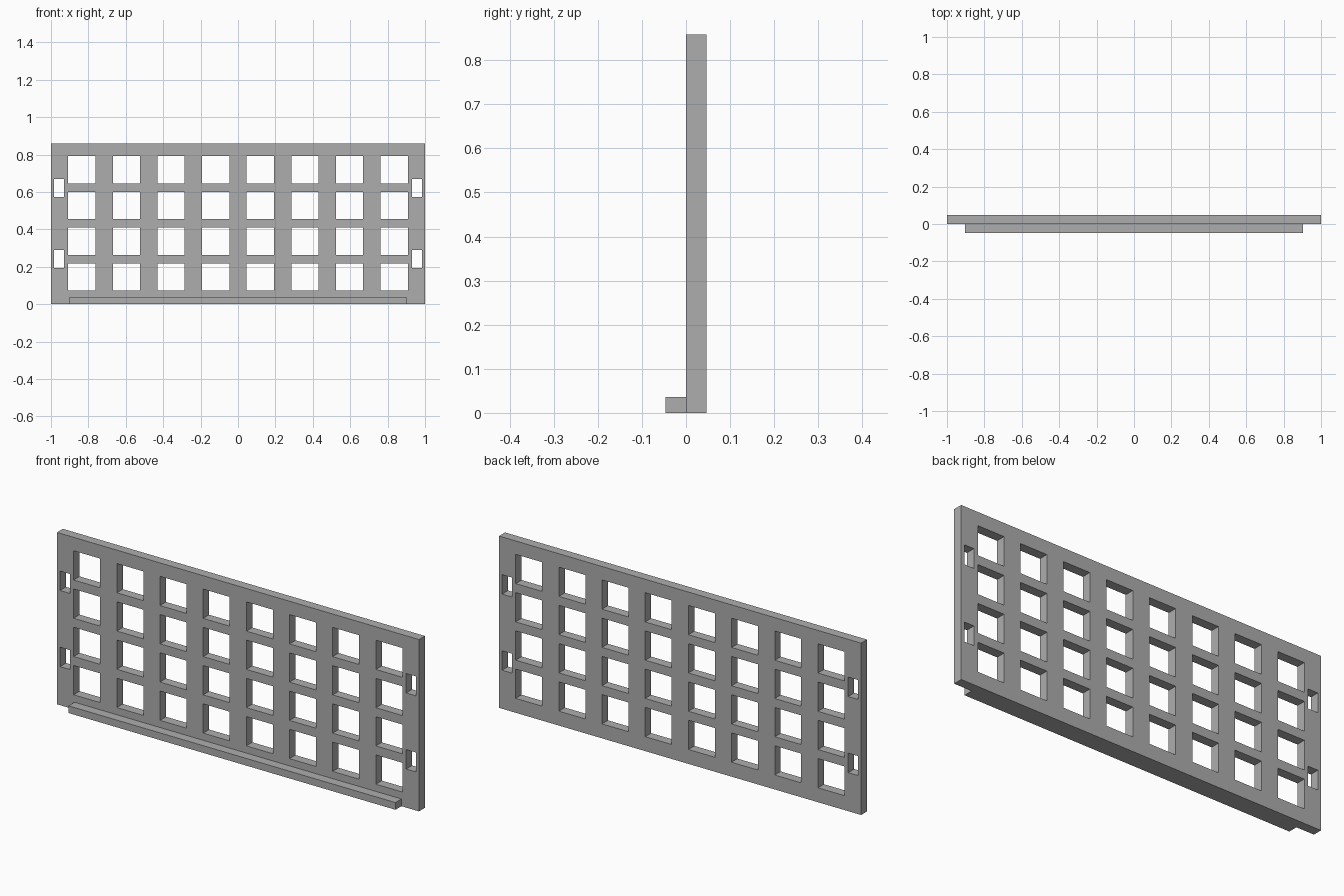
import bpy
import bmesh
from mathutils import Matrix, Vector

if "Cube" in bpy.data.objects:
    bpy.data.objects.remove(bpy.data.objects["Cube"])

WIDTH, HEIGHT, DEPTH = 2.0, 0.858, 0.047
COLUMNS, ROWS = 8, 4
PITCH_X, PITCH_Z, HOLE = 0.2385, 0.191, 0.146
FIRST_ROW = 0.145

grey = bpy.data.materials.new("plain grey")
grey.use_nodes = True
colour = (0.42, 0.42, 0.42, 1)
grey.diffuse_color = colour
grey.node_tree.nodes["Principled BSDF"].inputs["Base Color"].default_value = colour


def add_box(bm, centre, size):
    matrix = Matrix.Translation(centre) @ Matrix.Diagonal(Vector(size)).to_4x4()
    bmesh.ops.create_cube(bm, size=1, matrix=matrix)


def make_boxes(name, boxes):
    bm = bmesh.new()
    for centre, size in boxes:
        add_box(bm, centre, size)
    mesh = bpy.data.meshes.new(name)
    bm.to_mesh(mesh)
    bm.free()
    mesh.materials.append(grey)
    obj = bpy.data.objects.new(name, mesh)
    bpy.context.collection.objects.link(obj)
    return obj


# Upright panel
panel = make_boxes("panel", [((0, DEPTH / 2, HEIGHT / 2), (WIDTH, DEPTH, HEIGHT))])

# Square windows in a regular grid
holes = []
for column in range(COLUMNS):
    x = (column - (COLUMNS - 1) / 2) * PITCH_X
    for row in range(ROWS):
        z = FIRST_ROW + row * PITCH_Z
        holes.append(((x, DEPTH / 2, z), (HOLE, DEPTH * 3, HOLE)))

# Narrow mounting slots near both ends
for x in (-0.956, 0.956):
    for z in (0.241, 0.621):
        holes.append(((x, DEPTH / 2, z), (0.054, DEPTH * 3, 0.097)))

cutter = make_boxes("hole_cutter", holes)
cutter.hide_render = True
cut = panel.modifiers.new("holes", "BOOLEAN")
cut.operation = "DIFFERENCE"
cut.solver = "EXACT"
cut.object = cutter
bpy.context.view_layer.objects.active = panel
bpy.ops.object.modifier_apply(modifier=cut.name)
bpy.data.objects.remove(cutter)

# Ledge along the foot of the front
make_boxes("front_ledge", [((0, -0.0235, 0.018), (1.806, 0.047, 0.036))])
